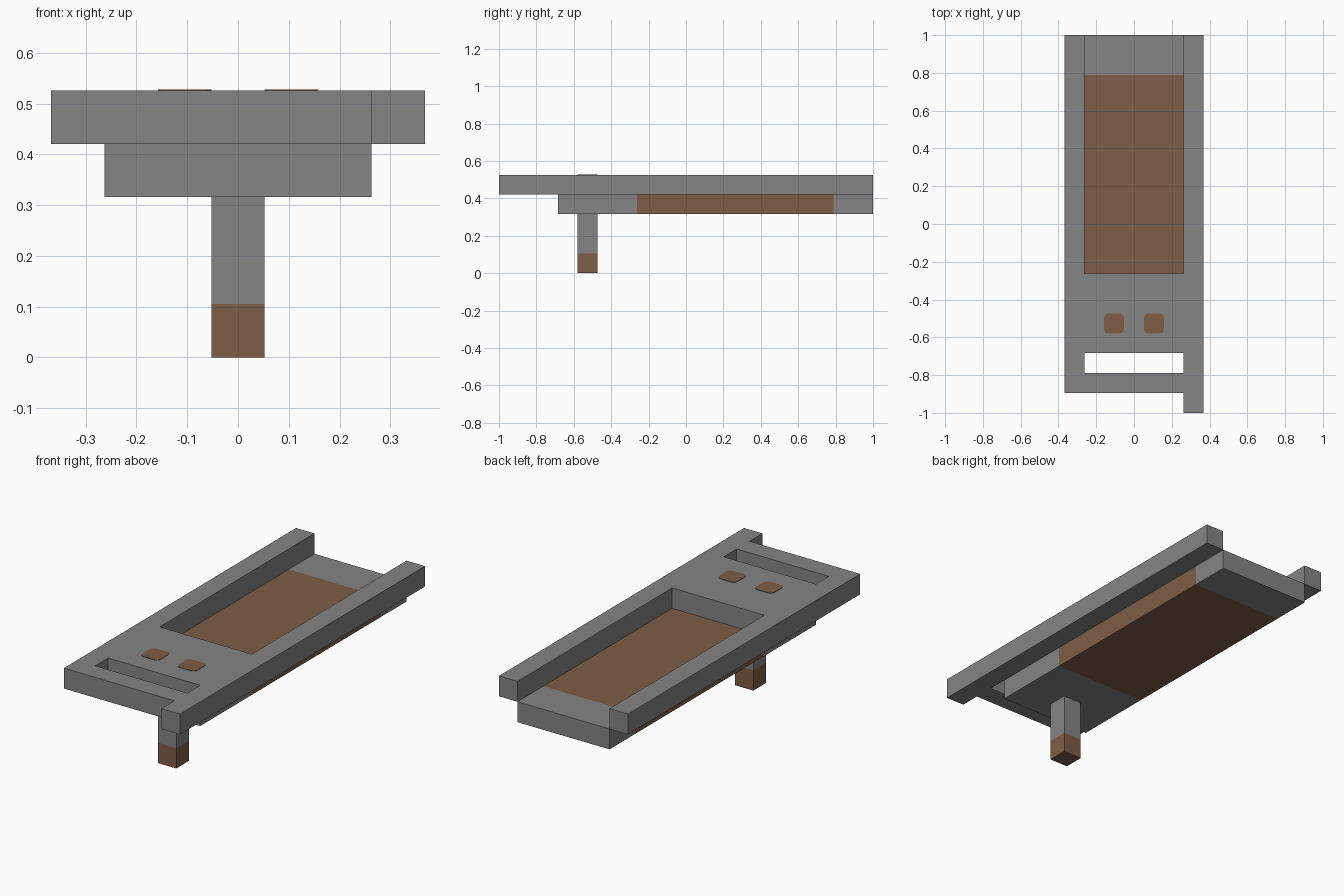
import bpy
import bmesh
from mathutils import Vector

old = bpy.data.objects.get("Cube")
if old:
    bpy.data.objects.remove(old, do_unlink=True)

U = 2 / 19                    # block size: the model is 19 blocks long
BASE, DECK, TOP = 3, 4, 5     # heights in blocks


def make_material(name, rgb):
    mat = bpy.data.materials.new(name)
    mat.use_nodes = True
    color = (*rgb, 1)
    mat.diffuse_color = color
    mat.node_tree.nodes["Principled BSDF"].inputs["Base Color"].default_value = color
    return mat


GRAY = make_material("stone gray", (0.235, 0.235, 0.235))
BROWN = make_material("earth brown", (0.21, 0.11, 0.063))


def make_plan(name, xs, ys, z0, z1, gaps=(), brown=lambda c: False):
    """Extrude a grid of plan cells, leaving out gaps; brown() picks painted faces."""
    bm = bmesh.new()
    for i in range(len(xs) - 1):
        for j in range(len(ys) - 1):
            if (i, j) not in gaps:
                corners = ((xs[i], ys[j]), (xs[i + 1], ys[j]),
                           (xs[i + 1], ys[j + 1]), (xs[i], ys[j + 1]))
                bm.faces.new([bm.verts.new((x, y, z0)) for x, y in corners])
    bmesh.ops.remove_doubles(bm, verts=bm.verts, dist=0.001)
    result = bmesh.ops.extrude_face_region(bm, geom=bm.faces[:], use_keep_orig=True)
    for v in result["geom"]:
        if isinstance(v, bmesh.types.BMVert):
            v.co.z = z1
    return finish(name, bm, brown)


def finish(name, bm, brown):
    bmesh.ops.recalc_face_normals(bm, faces=bm.faces)
    for f in bm.faces:
        f.material_index = int(brown(f.calc_center_median()))
    bmesh.ops.scale(bm, vec=Vector((U, U, U)), verts=bm.verts)
    mesh = bpy.data.meshes.new(name)
    bm.to_mesh(mesh)
    bm.free()
    mesh.materials.append(GRAY)
    mesh.materials.append(BROWN)
    obj = bpy.data.objects.new(name, mesh)
    bpy.context.collection.objects.link(obj)
    return obj


# Upper frame: side rails, front plate with a slot, open tray and a front prong
make_plan("upper_frame", (-3.5, -2.5, 2.5, 3.5),
          (-9.5, -8.5, -7.5, -6.5, -2.5, 9.5), DECK, TOP,
          gaps={(0, 0), (1, 0), (1, 2), (1, 4)})

# Lower slab with a brown middle section
make_plan("lower_slab", (-2.5, 2.5), (-6.5, -2.5, 7.5, 9.5), BASE, DECK,
          brown=lambda c: -2.5 < c.y < 7.5 and abs(c.y + 2.5) > 0.01)

# Front leg with a brown foot
make_plan("leg", (-0.5, 0.5), (-5.5, -4.5), 1, BASE)
make_plan("foot", (-0.5, 0.5), (-5.5, -4.5), 0, 1, brown=lambda c: True)

# Two round-cornered inlays on the front plate
for side, x in (("right", -1), ("left", 1)):
    spot = make_plan(side + "_inlay", (x - 0.5, x + 0.5), (-5.5, -4.5),
                     TOP - 0.02, TOP + 0.02, brown=lambda c: True)
    bm = bmesh.new()
    bm.from_mesh(spot.data)
    uprights = [e for e in bm.edges
                if abs(e.verts[0].co.z - e.verts[1].co.z) > 0.001]
    bmesh.ops.bevel(bm, geom=uprights, offset=0.022, segments=3,
                    profile=0.5, affect='EDGES', material=1)
    bm.to_mesh(spot.data)
    bm.free()
